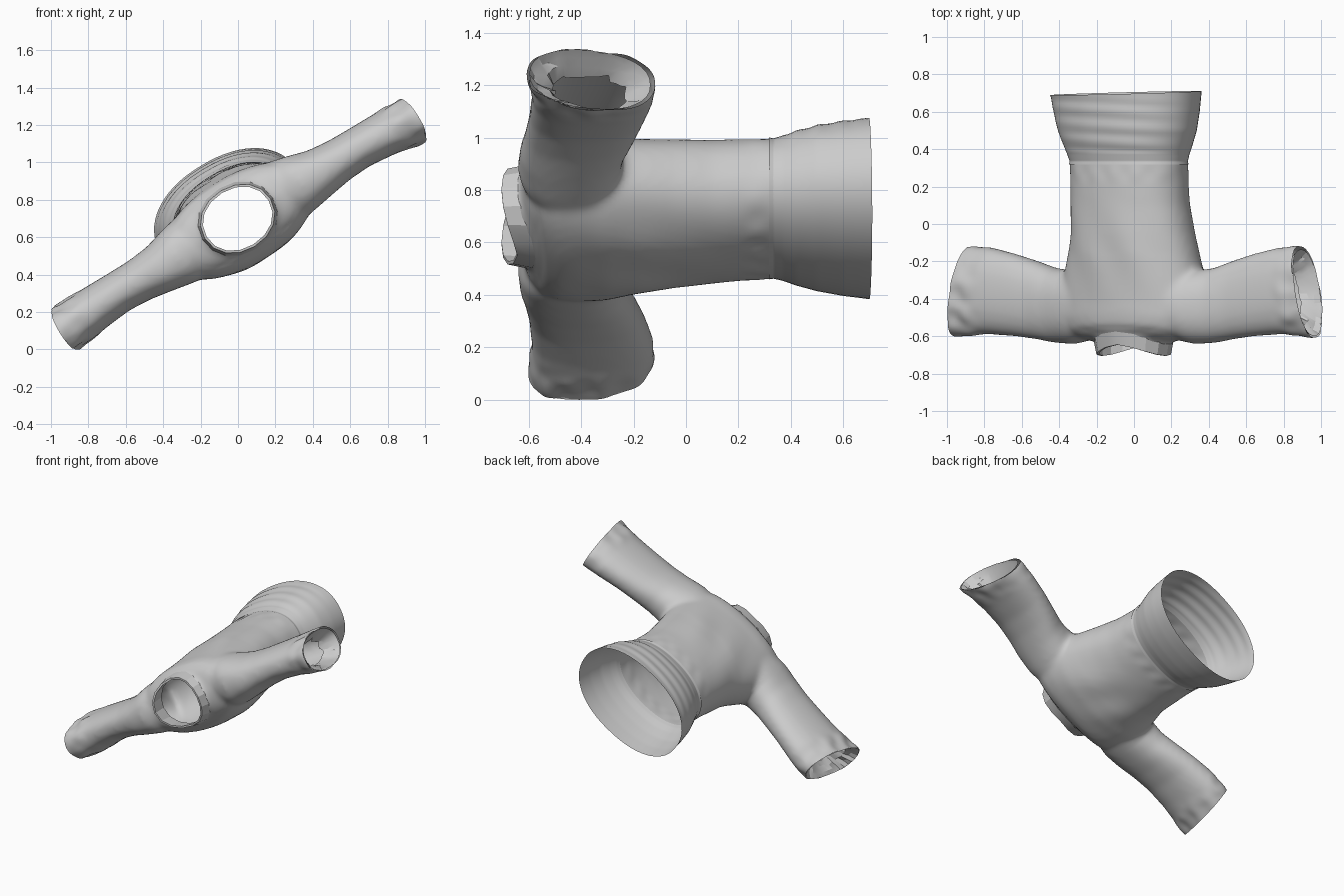
import bpy, bmesh, math, random
from mathutils import Vector, noise

if "Cube" in bpy.data.objects:
    bpy.data.objects.remove(bpy.data.objects["Cube"])

random.seed(4)
TILT = math.radians(-31)   # whole garment leans sideways about the y axis
N = 64


def place(ob):
    ob.rotation_euler = (0, TILT, 0)
    ob.location = (0, 0, 0.7)


def oval(a, b, power=2.2, n=N):
    """Points of a rounded oval with half sizes a and b."""
    pts = []
    for i in range(n):
        t = 2 * math.pi * i / n
        c, s = math.cos(t), math.sin(t)
        pts.append((a * math.copysign(abs(c) ** (2 / power), c),
                    b * math.copysign(abs(s) ** (2 / power), s)))
    return pts


def loft(bm, rings, caps=False):
    loops = [[bm.verts.new(p) for p in r] for r in rings]
    n = len(loops[0])
    for r0, r1 in zip(loops, loops[1:]):
        for i in range(n):
            j = (i + 1) % n
            bm.faces.new((r0[i], r0[j], r1[j], r1[i]))
    if caps:
        bm.faces.new(loops[0])
        bm.faces.new(loops[-1])


def make(name, bm, angle=40):
    bmesh.ops.recalc_face_normals(bm, faces=bm.faces)
    me = bpy.data.meshes.new(name)
    bm.to_mesh(me)
    bm.free()
    ob = bpy.data.objects.new(name, me)
    bpy.context.collection.objects.link(ob)
    bpy.ops.object.select_all(action='DESELECT')
    bpy.context.view_layer.objects.active = ob
    ob.select_set(True)
    bpy.ops.object.shade_smooth_by_angle(angle=math.radians(angle))
    return ob


def body_ring(y, a, b, v0):
    return [(p - 0.008 * (y > 0), y, q + v0) for p, q in oval(a, b)]


def sleeve_ring(side, u, y0, y1, v0, v1):
    yc, vc = (y0 + y1) / 2, (v0 + v1) / 2
    return [(side * u, yc + p, vc + q)
            for p, q in oval((y1 - y0) / 2, (v1 - v0) / 2, 2.3)]


# Torso and sleeves: closed solids fused by remeshing
torso = [(0.45, .336, .226, .04), (0.34, .336, .226, .04), (0.25, .333, .23, .036),
         (0.1, .337, .235, .025), (-0.05, .352, .243, .014), (-0.18, .38, .25, 0),
         (-0.3, .41, .25, -.012), (-0.42, .43, .242, -.015), (-0.5, .43, .235, -.012),
         (-0.57, .39, .22, -.005), (-0.615, .31, .197, 0), (-0.632, .225, .178, 0),
         (-0.645, .20, .168, 0), (-0.75, .197, .166, 0)]
sleeve = [(0.22, -.61, -.22, -.195, .19), (0.38, -.642, -.25, -.172, .155),
          (0.5, -.635, -.235, -.15, .12), (0.62, -.615, -.195, -.13, .107),
          (0.75, -.60, -.158, -.122, .105), (0.9, -.59, -.125, -.137, .105),
          (1.0, -.595, -.12, -.155, .105), (1.08, -.605, -.13, -.16, .10),
          (1.2, -.605, -.13, -.16, .10)]
CUT = {1: 1.065, -1: 1.09}

bm = bmesh.new()
loft(bm, [body_ring(*s) for s in torso], True)
for side in (1, -1):
    loft(bm, [sleeve_ring(side, *s) for s in sleeve], True)
shirt = make("torso_and_sleeves", bm)
mod = shirt.modifiers.new("fuse", 'REMESH')
mod.mode = 'VOXEL'
mod.voxel_size = 0.016
for m in [m for m in shirt.modifiers if m != mod]:
    shirt.modifiers.remove(m)
bpy.ops.object.modifier_apply(modifier="fuse")

# Soften joins, add faint folds and crumpled wrists, then cut the openings
bm = bmesh.new()
bm.from_mesh(shirt.data)
for _ in range(6):
    bmesh.ops.smooth_vert(bm, verts=bm.verts, factor=0.5,
                          use_axis_x=True, use_axis_y=True, use_axis_z=True)
bm.normal_update()
for v in bm.verts:
    u, y, h = v.co
    if abs(u) < 0.4 and y > -0.45:
        fade = max(0, 1 - abs(y + 0.15) / 0.3)
        v.co += v.normal * 0.004 * fade * math.sin(22 * u + 9 * y)
        v.co += v.normal * 0.003 * max(0, 1 - abs(y - 0.27) / 0.06) * math.sin(50 * u)
    elif abs(u) > 0.9:
        v.co += v.normal * 0.014 * min(1, (abs(u) - 0.9) / 0.12) * noise.noise(v.co * 11)


def trim(co, no):
    bmesh.ops.bisect_plane(bm, geom=bm.verts[:] + bm.edges[:] + bm.faces[:],
                           plane_co=co, plane_no=no, clear_outer=True)


trim((0, 0.345, 0), (0, 1, 0))
trim((0, -0.645, 0), (0, -1, 0))
for side in (1, -1):
    trim((side * CUT[side], -0.37, 0), Vector((side, 0.18, 0)).normalized())
# Neckline sinks towards the chest and the back
for v in bm.verts:
    u, y, h = v.co
    if y < -0.45 and abs(u) < 0.35:
        v.co.y += (0.05 * min(1, abs(h) / 0.17) ** 1.5 * (1 - (u / 0.35) ** 2)
                   * min(1, (-0.45 - y) / 0.15))
bm.to_mesh(shirt.data)
bm.free()
bpy.ops.object.shade_smooth_by_angle(angle=math.radians(50))
place(shirt)

# Flared hem band with soft horizontal wrinkles on the upper side
hem_keys = [(0.318, .339, .229, .04), (0.335, .335, .227, .04), (0.37, .345, .236, .042),
            (0.42, .364, .252, .043), (0.5, .393, .27, .045),
            (0.6, .413, .285, .046), (0.69, .426, .295, .048)]
rings = []
for k0, k1 in zip(hem_keys, hem_keys[1:]):
    for s in range(6):
        y, a, b, v0 = [p + (q - p) * s / 6 for p, q in zip(k0, k1)]
        ring = []
        for p, q in oval(a, b):
            up = max(0, q / b)
            w = 0.003 * up * math.sin(75 * y + 4 * p) * (0.38 < y < 0.67)
            ring.append((p - 0.008 - 0.014 * (y - 0.318) / 0.38, y, q + v0 + w))
        rings.append(ring)
rings.append([(p - 0.022, 0.70 + 0.008 * p / .43 - .008 * q / .3, q + .048)
              for p, q in oval(.428, .296)])
bm = bmesh.new()
loft(bm, rings)
place(make("hem_band", bm))

# Thin angular collar strip, higher at the sides, with an inner face
bm = bmesh.new()


def collar_ring(base, rise, a, b):
    return [(p - .002, base - rise * abs(p / a) ** 1.5, q) for p, q in oval(a, b, 2.1, 16)]


loft(bm, [collar_ring(-0.575, 0.045, .222, .189), collar_ring(-0.645, 0.06, .205, .174),
          collar_ring(-0.645, 0.06, .192, .161), collar_ring(-0.56, 0.04, .203, .172)])
place(make("collar", bm, 20))

# Crumpled linings folded into the wrists
for side, label in ((1, "right"), (-1, "left")):
    bm = bmesh.new()
    rings = []
    for depth, scale in ((0, .985), (.03, .88), (.06, .74), (.10, .60)):
        ring = []
        for p, q in oval(.235, .13, 2.3, 32):
            j = random.uniform(-1, 1) * (0.010 if depth else 0)
            u = CUT[side] - depth - 0.18 * p * scale
            ring.append((side * (u + j), -0.367 + p * scale + j, -0.03 + q * scale + j * .7))
        rings.append(ring)
    loft(bm, rings)
    place(make(label + "_cuff_lining", bm, 20))
